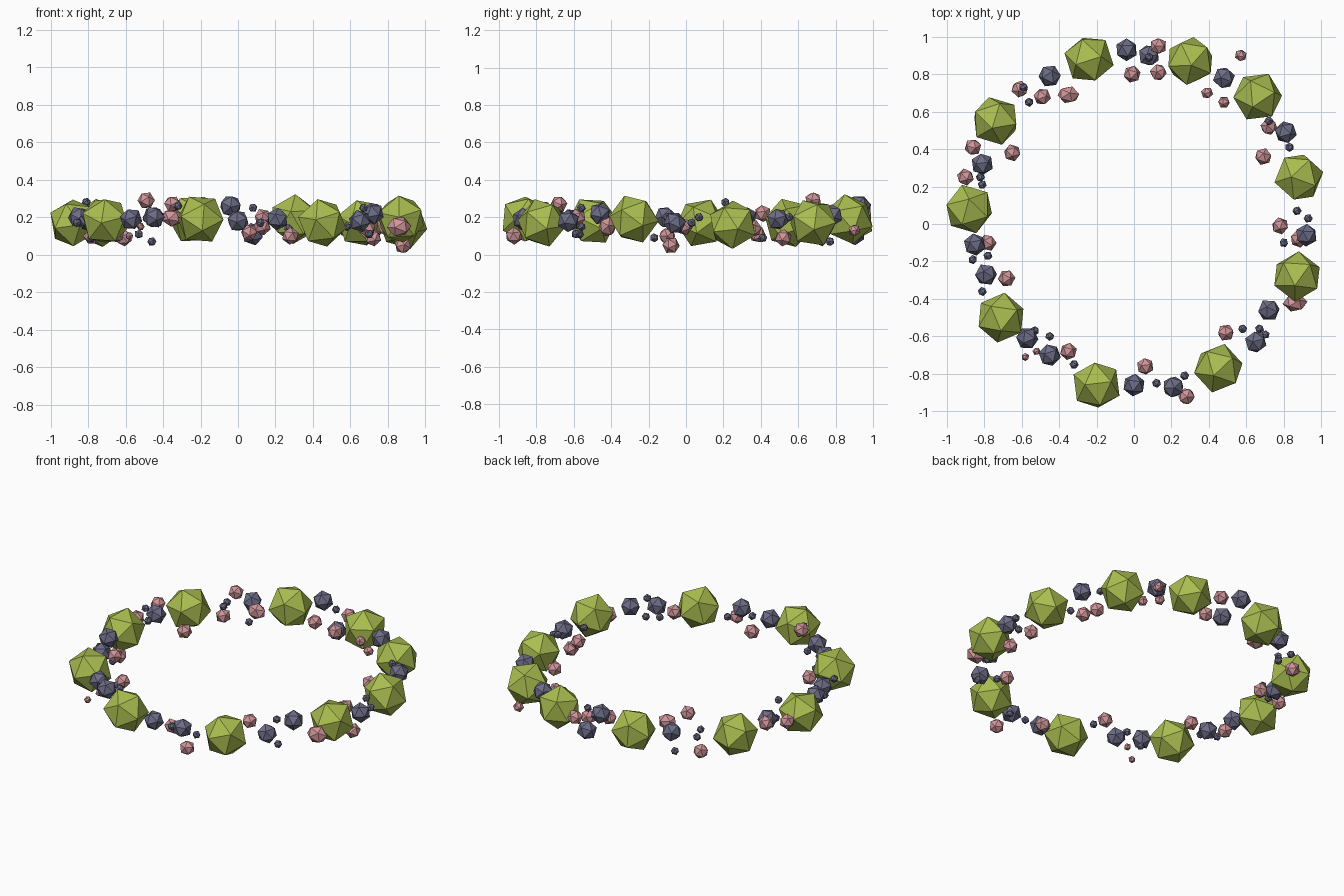
import bpy
import bmesh
import math
import random
from mathutils import Euler, Matrix, Vector

random.seed(4)

default_cube = bpy.data.objects.get("Cube")
if default_cube:
    bpy.data.objects.remove(default_cube, do_unlink=True)


def make_material(name, colour):
    """Create one plain flat colour."""
    material = bpy.data.materials.new(name)
    material.use_nodes = True
    rgba = (*colour, 1)
    material.diffuse_color = rgba
    shader = material.node_tree.nodes["Principled BSDF"]
    shader.inputs["Base Color"].default_value = rgba
    shader.inputs["Roughness"].default_value = .8
    return material


def make_bead(name, material, location, radius, stretch=None):
    """Add one flat-faced twenty-sided bead with a random turn."""
    mesh = bpy.data.meshes.new(name)
    builder = bmesh.new()
    bmesh.ops.create_icosphere(builder, subdivisions=1, radius=radius)
    turn = Euler([random.uniform(-math.pi, math.pi) for axis in "xyz"])
    bmesh.ops.rotate(builder, verts=builder.verts, matrix=turn.to_matrix())
    if stretch:
        bmesh.ops.scale(builder, verts=builder.verts, vec=Vector(stretch))
    builder.to_mesh(mesh)
    builder.free()
    mesh.materials.append(material)
    bead = bpy.data.objects.new(name, mesh)
    bead.matrix_world = Matrix.Translation(location)
    bpy.context.collection.objects.link(bead)
    return bead


def make_group(name, material, radius, places):
    """Add a set of equal beads, one at each place around the ring."""
    for number, place in enumerate(places, start=1):
        make_bead(f"{name}_{number}", material, place, radius)


green = make_material("olive green", (.4, .51, .08))
slate = make_material("slate blue", (.15, .15, .24))
rose = make_material("dusty rose", (.63, .3, .32))

# Large green beads that carry the ring
make_group("large_green_bead", green, .135, [
    (-.24, .88, .19), (.3, .87, .19), (.66, .68, .17), (.88, .25, .16),
    (.87, -.28, .19), (.45, -.77, .17), (-.2, -.86, .19),
    (-.71, -.5, .18), (-.88, .08, .17), (-.74, .55, .17),
])

# Medium slate beads between the large ones
make_group("medium_slate_bead", slate, .061, [
    (-.04, .93, .26), (.08, .9, .11), (-.45, .79, .2), (.48, .78, .21),
    (.81, .49, .19), (.92, -.06, .17), (.72, -.46, .22),
    (.65, -.63, .18), (.21, -.87, .19), (0, -.86, .18),
    (-.45, -.7, .2), (-.57, -.61, .19), (-.79, -.27, .18),
    (-.85, -.11, .2), (-.81, .32, .2),
])

# Tiny slate beads scattered along the ring
make_group("tiny_slate_bead", slate, .025, [
    (-.59, .73, .18), (-.56, .65, .19), (.72, .55, .2), (.83, .41, .09),
    (.87, .07, .2), (.93, .03, .17), (.8, -.1, .2), (.58, -.56, .15),
    (.67, -.56, .25), (.27, -.81, .14), (.12, -.85, .17),
    (-.45, -.6, .19), (-.32, -.75, .26), (-.78, -.17, .09),
    (-.86, -.19, .17), (-.81, -.36, .2), (-.82, .25, .18),
    (-.81, .21, .28), (-.46, .77, .07), (-.53, -.57, .11),
    (.7, -.59, .11), (.08, .89, .25),
])

# Rose beads of medium size
make_group("medium_rose_bead", rose, .047, [
    (.13, .95, .2), (-.01, .8, .18), (.13, .81, .15), (.72, .52, .09),
    (.69, .36, .14), (.78, -.01, .15), (.88, -.08, .05),
    (.49, -.58, .2), (.06, -.76, .12), (.28, -.92, .1),
    (-.35, -.68, .27), (-.49, .68, .29), (-.68, -.29, .2),
    (-.78, -.1, .1), (-.9, .25, .18), (-.86, .41, .22),
    (-.65, .38, .11), (-.61, .72, .09),
])

# Small rose beads
make_group("small_rose_bead", rose, .033, [
    (.57, .9, .13), (.39, .7, .2), (.48, .65, .18),
])
make_group("tiny_rose_bead", rose, .022, [
    (-.52, -.68, .15), (-.58, -.71, .1),
])

# Two longer rose beads
make_bead("long_rose_bead_front", rose, (.86, -.42, .15), .056, (1.2, .9, 1))
make_bead("long_rose_bead_back", rose, (-.35, .69, .2), .051, (1.2, .95, 1))
